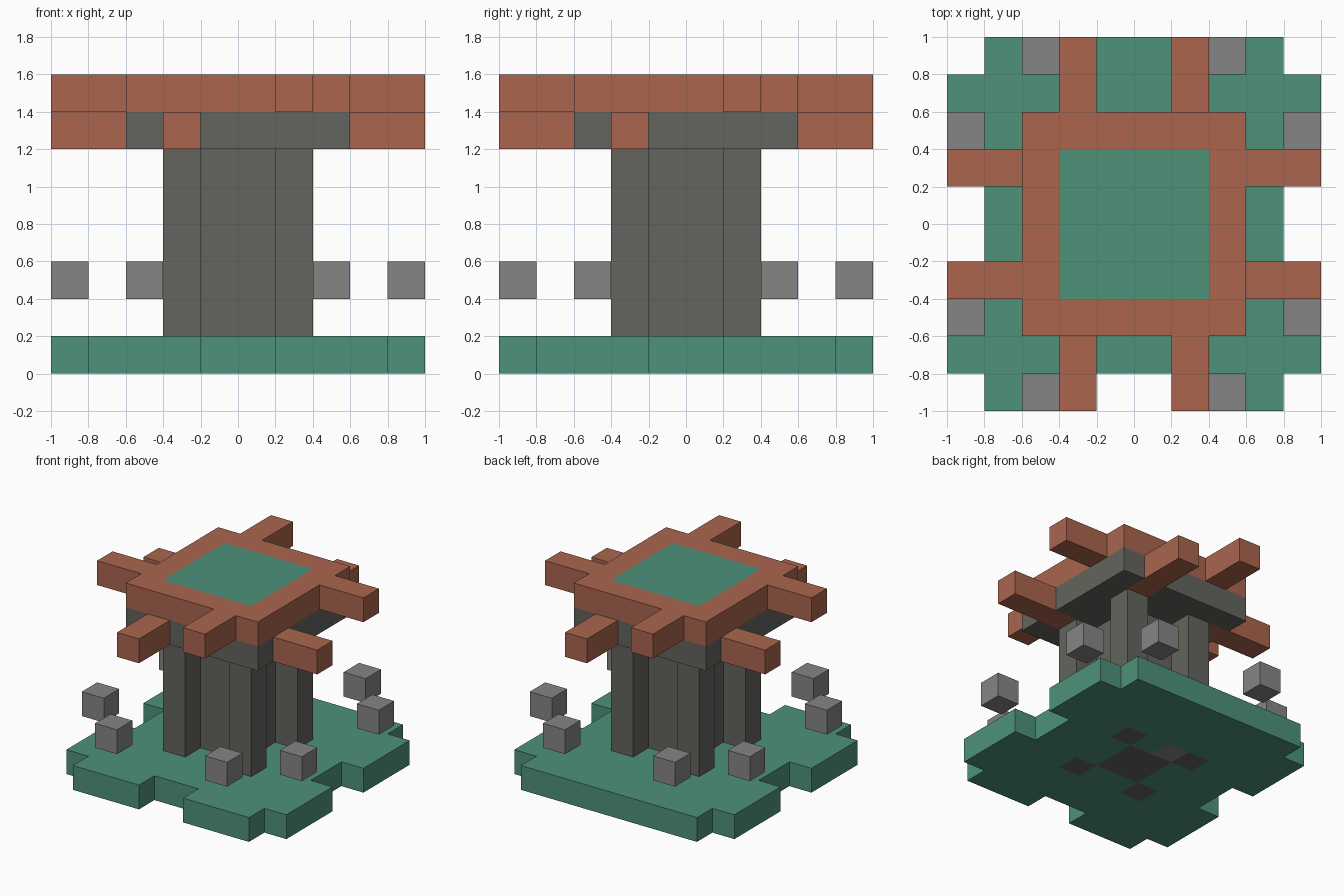
import bpy
import bmesh

cube = bpy.data.objects.get("Cube")
if cube:
    bpy.data.objects.remove(cube, do_unlink=True)

U = 0.2  # side of one grid block


def material(name, rgb):
    mat = bpy.data.materials.new(name)
    mat.use_nodes = True
    mat.diffuse_color = (*rgb, 1)
    bsdf = mat.node_tree.nodes["Principled BSDF"]
    bsdf.inputs["Base Color"].default_value = (*rgb, 1)
    bsdf.inputs["Roughness"].default_value = 0.9
    return mat


GREEN = material("moss_green", (0.076, 0.287, 0.195))
BROWN = material("clay_brown", (0.402, 0.130, 0.076))
DARK = material("dark_stone", (0.127, 0.130, 0.112))
GREY = material("light_stone", (0.235, 0.235, 0.235))


def rect(x0, x1, y0, y1):
    """Set of grid cells covering a rectangle, in block units."""
    return {(x, y) for x in range(x0, x1) for y in range(y0, y1)}


def turn(cells, n):
    """Rotate cells n quarter turns about the vertical axis."""
    for _ in range(n):
        cells = {(-y - 1, x) for x, y in cells}
    return cells


def layer(name, cells, z0, z1, mat):
    """Solid layer of cells between two heights, with merged flat faces."""
    bm = bmesh.new()

    def face(*pts):
        bm.faces.new([bm.verts.new((x * U, y * U, z * U)) for x, y, z in pts])

    for x, y in cells:
        ring = [(x, y), (x + 1, y), (x + 1, y + 1), (x, y + 1)]
        face(*[(a, b, z1) for a, b in ring])
        face(*[(a, b, z0) for a, b in reversed(ring)])
        neighbours = [(x, y - 1), (x + 1, y), (x, y + 1), (x - 1, y)]
        for i, other in enumerate(neighbours):
            if other not in cells:
                p, q = ring[i], ring[(i + 1) % 4]
                face((*p, z0), (*q, z0), (*q, z1), (*p, z1))
    bmesh.ops.remove_doubles(bm, verts=bm.verts, dist=0.001)
    bmesh.ops.dissolve_limit(bm, angle_limit=0.01, verts=bm.verts, edges=bm.edges)
    mesh = bpy.data.meshes.new(name)
    bm.to_mesh(mesh)
    bm.free()
    mesh.materials.append(mat)
    obj = bpy.data.objects.new(name, mesh)
    bpy.context.collection.objects.link(obj)
    return obj


# Column: square core with four corner posts, reaching through the base
core = rect(-1, 1, -1, 1)
posts = [turn(rect(1, 2, 1, 2), n) for n in range(4)]
layer("column_core", core, 0, 6, DARK)
for post in posts:
    layer("corner_post", post, 0, 6, DARK)

# Base: square with cut corners and a notch on every side but the back
patch = rect(-1, 0, 1, 2)
base = rect(-5, 5, -5, 5) - core.union(*posts) - patch
for n in range(4):
    base -= turn(rect(4, 5, 4, 5), n)
    if n != 2:
        base -= turn(rect(-1, 1, -5, -4), n)
layer("base", base, 0, 1, GREEN)
layer("base_underside_stone", patch, 0, 0.5, GREY)
layer("base_patch_top", patch, 0.5, 1, GREEN)

# Capital slab with the lower beams let into it
lower = [turn(rect(-2, -1, -5, -2), n) for n in range(4)]
layer("capital", rect(-3, 3, -3, 3) - set().union(*lower), 6, 7, DARK)
for beam in lower:
    layer("lower_beam", beam, 6, 7, BROWN)

# Roof frame with its four upper beams, and the green top panel
panel = rect(-2, 2, -2, 2)
roof = rect(-3, 3, -3, 3) - panel
for n in range(4):
    roof |= turn(rect(1, 2, -5, -3), n)
layer("roof_frame", roof, 7, 8, BROWN)
layer("roof_panel", panel, 7, 8, GREEN)

# Ring of floating stones
for n in range(4):
    for x in (-3, 2):
        layer("floating_stone", turn(rect(x, x + 1, -5, -4), n), 2, 3, GREY)
